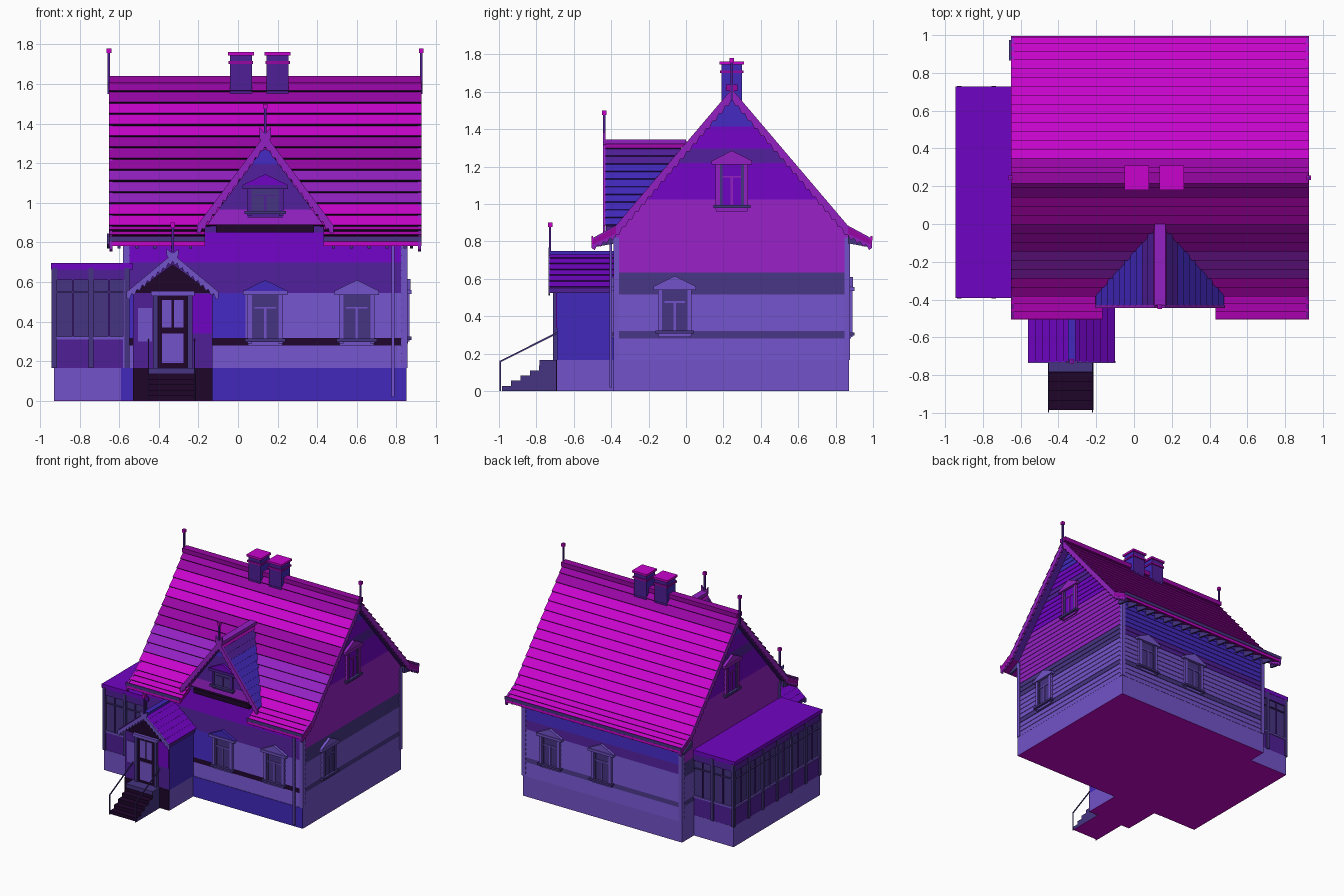
import bpy

cube = bpy.data.objects.get("Cube")
if cube:
    bpy.data.objects.remove(cube, do_unlink=True)

# Flat colours, given as sRGB bytes
COLOURS = {
    "magenta": (200, 4, 204), "plum": (152, 6, 164), "purple": (148, 32, 194),
    "violet": (112, 4, 194), "lavender": (114, 82, 200), "indigo": (66, 40, 188),
    "dark_violet": (79, 30, 150), "slate": (70, 52, 130), "near_black": (30, 5, 42),
}


def linear(c):
    c /= 255
    return c / 12.92 if c <= .04045 else ((c + .055) / 1.055) ** 2.4


mats = {}
for label, rgb in COLOURS.items():
    m = bpy.data.materials.new(label)
    m.use_nodes = True
    colour = tuple(linear(c) for c in rgb) + (1,)
    m.diffuse_color = colour
    m.node_tree.nodes["Principled BSDF"].inputs["Base Color"].default_value = colour
    mats[label] = m

# Frames are (origin x, origin y, u direction x, u direction y); d points outward
MID_X, MID_Y = .1375, .245
PLAN, SIDE = (0, 0, 1, 0), (0, 0, 0, 1)
FRONT, BACK = (MID_X, -.378, 1, 0), (MID_X, .868, -1, 0)
RIGHT, LEFT = (.845, MID_Y, 0, 1), (-.57, MID_Y, 0, -1)
parts = {}


def point(f, u, z, d):
    return (f[0] + u * f[2] + d * f[3], f[1] + u * f[3] - d * f[2], z)


def add(name, verts, faces):
    v, fs = parts.setdefault(name, ([], []))
    n = len(v)
    v.extend(verts)
    fs.extend(([i + n for i in idx], mat) for idx, mat in faces)


def slab(name, f, poly, d0, d1, mat, side=None):
    """Extrude a (u, z) outline from depth d0 to d1."""
    n = len(poly)
    if sum(a[0] * b[1] - b[0] * a[1] for a, b in zip(poly, poly[1:] + poly[:1])) < 0:
        poly = poly[::-1]
    verts = [point(f, u, z, d) for d in (d1, d0) for u, z in poly]
    faces = [(list(range(n)), mat), (list(range(2 * n - 1, n - 1, -1)), mat)]
    for i in range(n):
        j = (i + 1) % n
        faces.append(([i, i + n, j + n, j], side or mat))
    add(name, verts, faces)


def rect(u0, u1, z0, z1):
    return [(u0, z0), (u1, z0), (u1, z1), (u0, z1)]


def box(name, x0, x1, y0, y1, z0, z1, mat, side=None):
    slab(name, SIDE, rect(y0, y1, z0, z1), x0, x1, mat, side)


def steps_between(a, b, n):
    return [tuple(p + (q - p) * i / n for p, q in zip(a, b)) for i in range(n + 1)]


def courses(name, f, pts, segs, rule, lift, lip=None):
    """Overlapping boards or shingles from the top point to the bottom one."""
    for (d1, z1), (d0, z0) in zip(pts, pts[1:]):
        for (a0, b0), (a1, b1) in zip(segs(z0), segs(z1)):
            mat = rule((a0 + b0) / 2, (z0 + z1) / 2)
            dl, zl = d0 + lift[0], z0 + lift[1]
            verts = [point(f, *p) for p in (
                (a0, z0, d0), (b0, z0, d0), (b0, zl, dl), (a0, zl, dl), (b1, z1, d1), (a1, z1, d1))]
            add(name, verts, [([0, 1, 2, 3], lip or mat), ([3, 2, 4, 5], mat)])


def bands(*limits):
    """Colour rule by height: pairs of upper limit and colour."""
    return lambda u, z: next(c for top, c in limits if z < top)


def chevron(name, f, pts, thick, d0, d1, mat):
    top = [(-u, z) for u, z in reversed(pts[1:])] + pts
    slab(name, f, top + [(u, z - thick) for u, z in reversed(top)], d0, d1, mat)


def barge(name, f, pts, width, d0, d1, mat, teeth):
    """A pair of sloping boards with a toothed lower edge."""
    for s in (1, -1):
        top, low = [], []
        for a, b in zip(pts, pts[1:]):
            n = max(2, round(teeth * (b[0] - a[0]) / pts[-1][0]))
            for i, (u, z) in enumerate(steps_between(a, b, n)):
                top.append((s * u, z))
                low.append((s * u, z - width - (.02 if i % 2 else 0)))
        slab(name, f, top + low[::-1], d0, d1, mat)


def window(name, f, u, z, hw, h, frame, glass, hood):
    """Casing, panes, sill and pointed hood; z is the sill height."""
    slab(name, f, rect(u - hw, u + hw, z, z + h), 0, .010, glass)
    for s in (-1, 1):
        slab(name, f, rect(u + s * hw, u + s * (hw + .022), z - .02, z + h), 0, .022, frame)
        slab(name, f, rect(u + s * (hw - .014), u + s * hw, z, z + h), 0, .016, "slate")
    slab(name, f, rect(u - hw, u + hw, z + h * .69, z + h * .73), 0, .016, frame)
    slab(name, f, rect(u - .006, u + .006, z, z + h * .7), 0, .016, frame)
    slab(name, f, rect(u - hw - .035, u + hw + .035, z - .012, z + .004), 0, .032, "slate")
    slab(name, f, rect(u - hw - .02, u + hw + .02, z - .03, z - .012), 0, .014, frame)
    w = hw + .045
    slab(name, f, rect(u - w, u + w, z + h, z + h + .02), 0, .032, frame)
    slab(name, f, [(u - w, z + h + .02), (u + w, z + h + .02), (u, z + h + .075)], 0, .026, hood)


def finial(name, x, y, z0, z1):
    box(name, x - .006, x + .006, y - .006, y + .006, z0, z1, "dark_violet")
    box(name, x - .012, x + .012, y - .012, y + .012, z1 - .024, z1, "magenta")


# Plinths and underside
for name, area in {"house_plinth": (-.575, .85, -.385, .872), "veranda_plinth": (-.93, -.57, -.385, .72),
                   "porch_plinth": (-.53, -.13, -.69, -.38)}.items():
    box(name, *area, .001, .165, "lavender")
    box("underside", *area, 0, .001, "magenta")
for x0, x1 in ((-.59, -.53), (-.13, .849)):
    box("plinth_front", x0, x1, -.388, -.384, .001, .165, "indigo")
box("porch_plinth_front", -.53, -.13, -.694, -.689, .001, .165, "near_black")

# House body
slab("house_core", RIGHT, [(-.62, .165), (.62, .165), (.62, .85), (0, 1.55), (-.62, .85)], -1.41, 0, "dark_violet")


def gable_width(z):
    w = min(.622, (1.59 - z) / 1.19)
    return [(-w, w)]


# Clapboard siding
low, eave, peak = (.002, .165), (.002, .85), (.002, 1.57)
board = (.004, 0)
gable_rule = bands((.27, "lavender"), (.31, "slate"), (.53, "lavender"), (.63, "slate"),
                   (1.02, "purple"), (1.2, "violet"), (1.3, "dark_violet"), (1.4, "violet"), (2, "indigo"))
for name, f in (("right_siding", RIGHT), ("left_siding", LEFT)):
    courses(name, f, steps_between(peak, low, 36), gable_width, gable_rule, board)
front_rule = bands((.27, "lavender"), (.31, "near_black"), (.53, "lavender"), (.69, "dark_violet"), (1, "violet"))
courses("front_siding", FRONT, steps_between(eave, low, 18), lambda z: [(-.705, -.1), (-.1, .705)],
        lambda u, z: "indigo" if u < -.1 and .31 < z < .53 else front_rule(u, z), board)
courses("back_siding", BACK, steps_between(eave, low, 18), lambda z: [(-.705, .705)],
        bands((.27, "lavender"), (.31, "slate"), (.55, "lavender"), (.63, "dark_violet"), (1, "indigo")), board)
for x in (-.58, .823):
    for y in (-.388, .848):
        box("corner_boards", x, x + .032, y, y + .03, .165, .82, "lavender")
box("drainpipe", .775, .79, -.41, -.395, .02, .8, "lavender")

# Main roof
RIDGE, KNEE, EAVE = (0, 1.615), (.62, .88), (.742, .808)
HALF = .788
slope, flare = steps_between(RIDGE, KNEE, 13), steps_between(KNEE, EAVE, 3)
front_slope, back_slope = (MID_X, MID_Y, 1, 0), (MID_X, MID_Y, -1, 0)
full = lambda z: [(-HALF, HALF)]
roof_rule = bands((.97, "magenta"), (1.18, "purple"), (1.32, "plum"), (1.53, "magenta"), (2, "plum"))
back_rule = bands((1.53, "magenta"), (2, "plum"))
front_spans = [(-HALF, -.305), (.295, HALF)]
lift = (.008, .008)
courses("front_roof", front_slope, slope, full, roof_rule, lift, "near_black")
courses("front_eave", front_slope, flare, lambda z: front_spans, roof_rule, lift, "near_black")
courses("back_roof", back_slope, slope + flare[1:], full, back_rule, lift, "plum")
chevron("roof_deck", RIGHT, [RIDGE, KNEE], .04, -1.485, .07, "dark_violet")
eave_deck = [KNEE, EAVE, (EAVE[0], EAVE[1] - .025), (KNEE[0], KNEE[1] - .04)]
for f, spans in ((front_slope, front_spans), (back_slope, full(0))):
    for a, b in spans:
        # the outline runs away from the ridge, so turn the frame a quarter
        turned = (f[0], f[1], f[3], -f[2])
        slab("eave_deck", turned, eave_deck, -b, -a, "plum")
        slab("eave_fascia", f, rect(a, b, .805, .83), EAVE[0], EAVE[0] + .009, "slate", "magenta")
        slab("eave_trim", f, rect(a, b, .783, .803), EAVE[0], EAVE[0] + .006, "magenta")
        for i in range(round((b - a) / .09)):
            u = -a - .05 - i * .09
            tail = [(.62, .845), (.73, .785), (.73, .77), (.62, .79)]
            slab("rafter_tails", turned, tail, u - .008, u + .008, "slate")
box("ridge_cap", -.65, .925, MID_Y - .03, MID_Y + .03, 1.605, 1.64, "plum")
barge_line = [(0, 1.615), (.62, .885), (.75, .815)]
for name, f in (("right_barge", RIGHT), ("left_barge", LEFT)):
    barge(name, f, barge_line, .05, .065, .08, "purple", 44)
finial("ridge_finial", -.652, MID_Y, 1.55, 1.78)
finial("ridge_finial", .925, MID_Y, 1.55, 1.78)

# Chimneys
for x in (.015, .2):
    for grow, z0, z1, flank, face in ((0, 1.54, 1.75, "indigo", "dark_violet"), (.007, 1.70, 1.715, "plum", "plum"),
                                      (.01, 1.745, 1.762, "magenta", "magenta")):
        w = .055 + grow
        box("chimneys", x - w, x + w, MID_Y - w, MID_Y + w, z0, z1, flank, face)

# Dormer
slab("dormer_core", FRONT, [(-.3, .85), (.3, .85), (0, 1.27)], -.33, 0, "dark_violet")
courses("dormer_siding", FRONT, steps_between((.004, 1.27), (.004, .89), 10),
        lambda z: [(-(1.29 - z) * .73, (1.29 - z) * .73)],
        bands((.96, "purple"), (1.2, "dark_violet"), (2, "indigo")), board)
box("dormer_ledge", -.11, .385, -.41, -.37, .85, .89, "near_black")


def gable_roof(name, x, pts, y_front, y_back, rule):
    courses(name, (x, 0, 0, 1), pts, lambda z: [(y_front, y_back(z))], rule, (.005, .005), "dark_violet")
    courses(name, (x, 0, 0, -1), pts, lambda z: [(-y_back(z), -y_front)], rule, (.005, .005), "dark_violet")


gable_roof("dormer_roof", MID_X, steps_between((0, 1.335), (.335, .885), 11), -.43,
           lambda z: MID_Y - (1.615 - z) / 1.185, bands((1.2, "indigo"), (1.29, "dark_violet"), (2, "plum")))
chevron("dormer_deck", FRONT, [(0, 1.325), (.33, .88)], .03, -.02, .05, "dark_violet")
box("dormer_ridge", MID_X - .028, MID_X + .028, -.44, 0, 1.32, 1.345, "purple")
barge("dormer_barge", FRONT, [(-.03, 1.385), (.345, .885)], .05, .052, .066, "purple", 26)
finial("dormer_finial", MID_X, -.437, 1.28, 1.5)

# Windows
window("dormer_window", FRONT, 0, .955, .07, .115, "dark_violet", "slate", "violet")
for name, f, side in (("front_window", FRONT, 1), ("back_window", BACK, -1)):
    window(name, f, 0, .31, .068, .225, "lavender", "slate", "indigo" if side > 0 else "lavender")
    window(name, f, side * .4625, .31, .068, .225, "lavender", "slate", "lavender")
window("side_window", RIGHT, -.305, .32, .068, .22, "lavender", "slate", "lavender")
for f in (RIGHT, LEFT):
    window("attic_window", f, 0, .99, .064, .22, "purple", "violet", "purple")

# Porch
PORCH = (-.33, -.69, 1, 0)
slab("porch_body", PORCH, [(-.2, .165), (.2, .165), (.2, .56), (0, .7), (-.2, .56)], -.31, 0, "dark_violet", "indigo")
slab("porch_gable", PORCH, [(-.2, .545), (.2, .545), (0, .69)], 0, .006, "near_black")
slab("porch_panels", PORCH, rect(.1, .195, .34, .54), 0, .005, "violet")
slab("porch_panels", PORCH, rect(-.175, -.105, .3, .47), 0, .005, "lavender")
gable_roof("porch_roof", PORCH[0], steps_between((0, .74), (.225, .555), 6), -.73, lambda z: -.375,
           lambda u, z: "violet")
chevron("porch_deck", PORCH, [(0, .735), (.22, .55)], .025, -.3, .038, "dark_violet")
box("porch_ridge", -.35, -.31, -.735, -.38, .73, .748, "indigo")
barge("porch_barge", PORCH, [(-.03, .768), (.232, .55)], .03, .036, .046, "lavender", 18)
finial("porch_finial", -.33, -.727, .7, .9)

# Door with posts and panes
slab("door", PORCH, rect(-.075, .075, .165, .53), 0, .008, "near_black")
slab("door", PORCH, rect(-.055, .055, .19, .34), 0, .014, "lavender")
for s in (-1, 1):
    slab("door_frame", PORCH, rect(s * .075, s * .1, .165, .55), 0, .02, "slate")
    slab("door", PORCH, rect(s * .006, s * .055, .37, .51), 0, .014, "lavender")
slab("door_frame", PORCH, rect(-.11, .11, .53, .555), 0, .03, "lavender")

# Steps and handrails
stair = [(-.68, .001)]
for i in range(6):
    y, z = -.985 + i * .05, (i + 1) * .0275
    stair += [(y, max(z - .0275, .001)), (y, z)]
slab("steps", SIDE, stair + [(-.68, .165)], -.455, -.215, "slate", "near_black")
box("landing", -.455, -.215, -.783, -.69, .137, .167, "slate")
box("underside", -.455, -.215, -.985, -.69, 0, .001, "magenta")
for x in (-.455, -.222):
    slab("handrail", SIDE, [(-.995, .152), (-.69, .305), (-.69, .315), (-.995, .162)], x, x + .006, "slate")
    box("handrail", x, x + .006, -.998, -.99, 0, .162, "slate")

# Glazed veranda
box("veranda_body", -.925, -.56, -.378, .714, .165, .67, "slate")
for f, half, bays in (((-.925, .168, 0, -1), .546, 6), ((-.7425, -.378, 1, 0), .1825, 2),
                      ((-.7425, .714, -1, 0), .1825, 2)):
    slab("veranda_panels", f, rect(-half, half, .165, .31), 0, .005, "dark_violet")
    for z, h, mat in ((.31, .014, "lavender"), (.545, .007, "slate"), (.61, .055, "dark_violet")):
        slab("veranda_rails", f, rect(-half, half, z, z + h), 0, .012, mat)
    for i in range(bays + 1):
        u = -half + 2 * half * i / bays
        slab("veranda_posts", f, rect(u - .012, u + .012, .165, .67), 0, .016, "slate")
        if i < bays:
            mid = u + half / bays
            slab("veranda_rails", f, rect(mid - .004, mid + .004, .32, .61), 0, .009, "dark_violet")
slab("veranda_roof", PLAN, [(-.945, .663), (-.53, .663), (-.53, .695), (-.945, .695)], -.728, .392, "violet")

# Build one object for each named part
for name, (verts, faces) in parts.items():
    mesh = bpy.data.meshes.new(name)
    mesh.from_pydata(verts, [], [idx for idx, _ in faces])
    used = sorted({mat for _, mat in faces})
    for label in used:
        mesh.materials.append(mats[label])
    for poly, (_, mat) in zip(mesh.polygons, faces):
        poly.material_index = used.index(mat)
    mesh.update()
    bpy.context.scene.collection.objects.link(bpy.data.objects.new(name, mesh))
